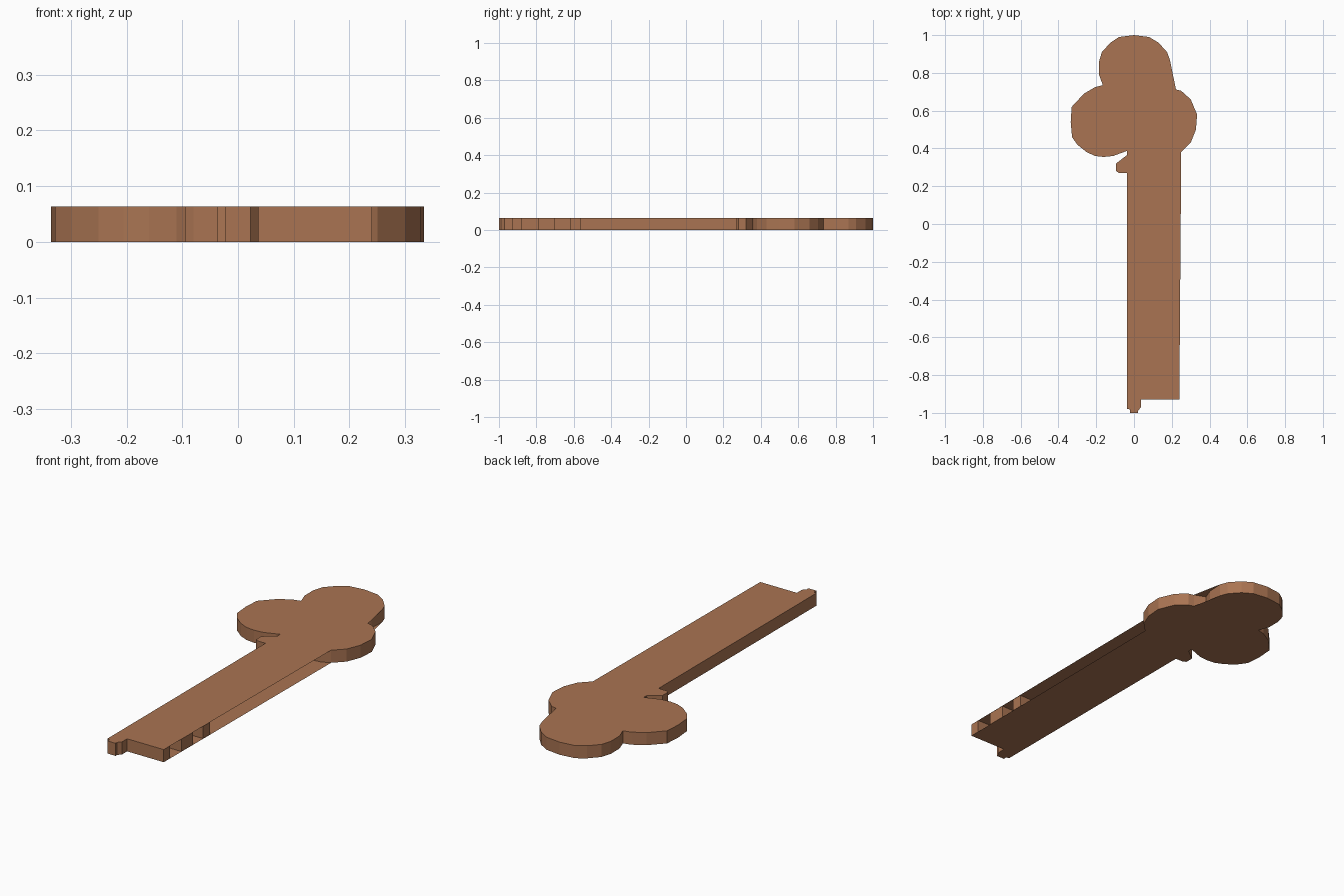
import bpy, bmesh

if "Cube" in bpy.data.objects:
    bpy.data.objects.remove(bpy.data.objects["Cube"])

H = 0.063   # plate thickness
S = 0.037   # half width of the shaft

metal = bpy.data.materials.new("bronze_brown")
metal.diffuse_color = (0.40, 0.175, 0.085, 1)
metal.use_nodes = True
metal.node_tree.nodes["Principled BSDF"].inputs["Base Color"].default_value = metal.diffuse_color

# Left half of the outline, from the top of the handle down to the collar
top_lobe = [(-0.08, 0.99), (-0.125, 0.96), (-0.17, 0.91), (-0.185, 0.86),
            (-0.185, 0.79), (-0.165, 0.735)]
side_lobe = [(-0.205, 0.725), (-0.265, 0.69), (-0.33, 0.62), (-0.335, 0.54),
             (-0.328, 0.46), (-0.30, 0.42), (-0.25, 0.38), (-0.205, 0.36),
             (-0.16, 0.355), (-0.11, 0.36), (-0.07, 0.375), (-S, 0.387)]
collar = [(-S, 0.365), (-0.095, 0.32), (-0.095, 0.28), (-0.08, 0.27), (-S, 0.27)]
tip = [(-S, -0.978), (-0.022, -0.982), (-0.022, -1.0), (0.022, -1.0),
       (0.022, -0.988), (S, -0.97), (S, -0.95)]


def mirrored(points):
    return [(-x, y) for x, y in reversed(points)]


# Three teeth standing out from the right of the shaft
teeth = []
for low, high in ((-0.93, -0.88), (-0.79, -0.70), (-0.62, -0.565)):
    teeth += [(S, low), (0.24, low), (0.24, high), (S, high)]

left = [(0, 1.0)] + top_lobe + side_lobe + collar + tip
right_lobe = [(0.25, 0.38), (0.30, 0.43), (0.328, 0.50), (0.334, 0.58),
              (0.30, 0.66), (0.25, 0.705), (0.222, 0.712)]
right_top = [(0.19, 0.87), (0.175, 0.91), (0.13, 0.96), (0.08, 0.99)]
under_lobe = [(-x, y) for x, y in reversed(side_lobe[7:])]
wall_outline = (left + teeth + mirrored(collar) + under_lobe + right_lobe
                + [(0.165, 0.735), (0.185, 0.79)] + right_top)

# Covers bridge the recesses on the right, between teeth and handle
cover_outline = left + [(S, -0.93), (0.24, -0.93)] + right_lobe + right_top


def finish(name, bm):
    mesh = bpy.data.meshes.new(name)
    bm.normal_update()
    bm.to_mesh(mesh)
    bm.free()
    mesh.materials.append(metal)
    bpy.context.collection.objects.link(bpy.data.objects.new(name, mesh))


# Upright walls along the toothed outline
bm = bmesh.new()
low = [bm.verts.new((x, y, 0)) for x, y in wall_outline]
high = [bm.verts.new((x, y, H)) for x, y in wall_outline]
for i in range(len(low)):
    j = (i + 1) % len(low)
    bm.faces.new((low[i], low[j], high[j], high[i]))
finish("key_walls", bm)

# Flat top and bottom covers
for name, z in (("key_top", H), ("key_bottom", 0)):
    bm = bmesh.new()
    pts = cover_outline if z else cover_outline[::-1]
    bm.faces.new([bm.verts.new((x, y, z)) for x, y in pts])
    bm.normal_update()
    bmesh.ops.triangulate(bm, faces=bm.faces[:])
    finish(name, bm)
